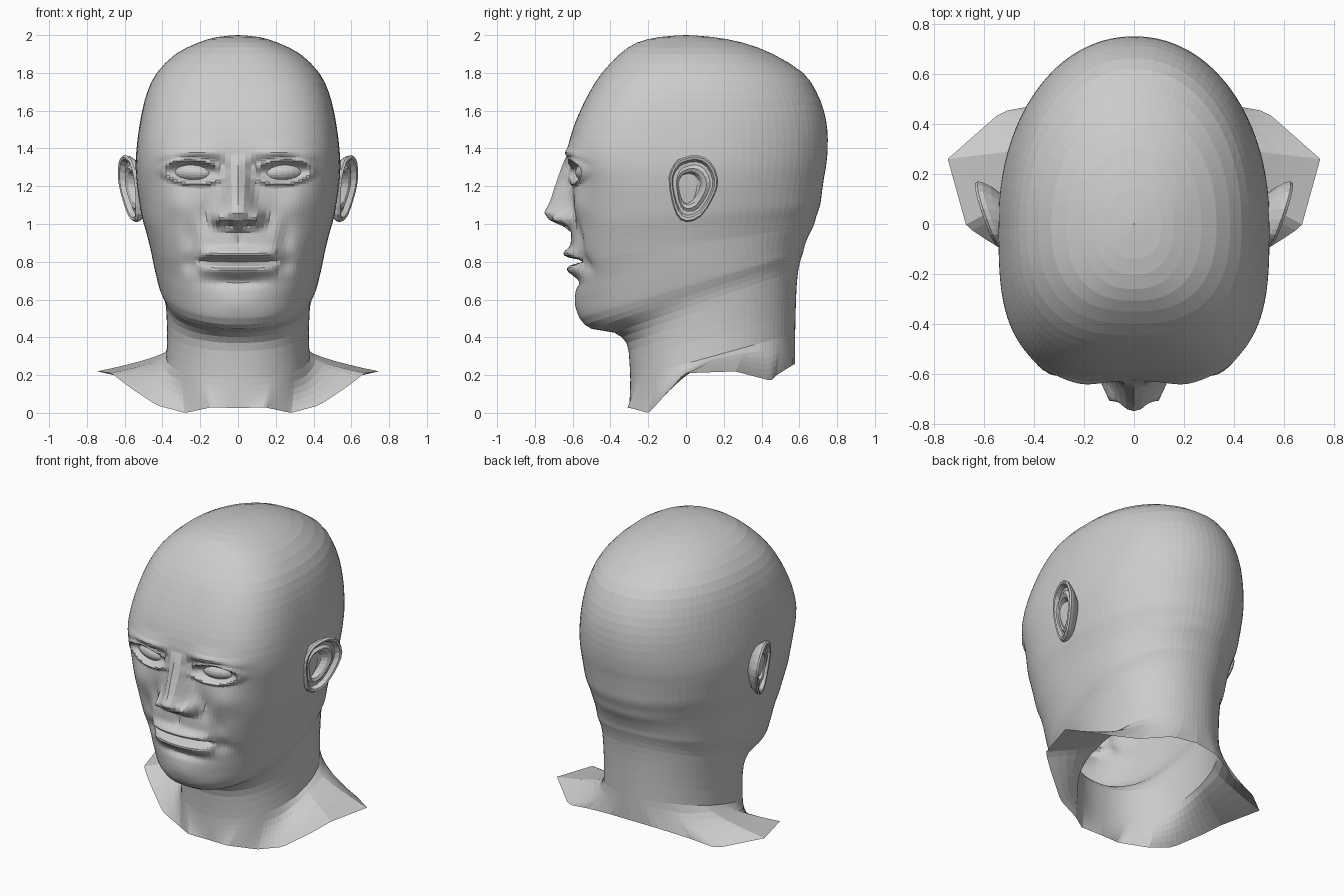
import bpy, bmesh
from math import sin, cos, pi, exp, radians, sqrt

# Profile rings, crown to neck: front z, front y, back z, back y, half width
RINGS = [
    (2.00, -.002, 2.00, .002, .002), (1.99, -.14, 1.99, .14, .11),
    (1.96, -.26, 1.96, .30, .21), (1.90, -.35, 1.90, .46, .33),
    (1.80, -.445, 1.80, .62, .43), (1.70, -.51, 1.70, .69, .48),
    (1.60, -.56, 1.60, .73, .507), (1.50, -.60, 1.50, .748, .525),
    (1.40, -.625, 1.40, .75, .537), (1.30, -.625, 1.31, .742, .542),
    (1.20, -.605, 1.24, .73, .537), (1.10, -.60, 1.17, .72, .525),
    (1.00, -.605, 1.10, .71, .51), (.90, -.61, 1.04, .69, .487),
    (.80, -.605, .99, .675, .467), (.70, -.585, .94, .65, .452),
    (.60, -.578, .89, .63, .437), (.50, -.56, .85, .62, .42),
    (.445, -.50, .82, .61, .40), (.425, -.38, .76, .595, .385),
    (.37, -.315, .66, .585, .378), (.28, -.30, .52, .58, .375),
    (.18, -.295, .42, .578, .38)]

# Cut edge of the shoulders: angle from front, x, y, z
EDGE = [
    (0, 0, -.30, .025), (25, .14, -.31, .03), (50, .28, -.20, 0),
    (65, .43, -.16, .04), (80, .58, -.07, .14), (92, .67, -.01, .21),
    (112, .745, .26, .22), (130, .53, .45, .17), (145, .36, .48, .20),
    (165, .17, .56, .25), (180, 0, .578, .26)]

# Nose ridge: z, height, half width
NOSE = [(.955, 0, .09), (.985, .04, .10), (1.02, .12, .105), (1.06, .15, .095),
        (1.12, .12, .078), (1.20, .09, .062), (1.28, .045, .055), (1.37, 0, .06)]

# Soft bumps on the face: x, z, x spread, z spread, y offset (negative = outward)
BUMPS = [
    (.10, 1.035, .030, .035, -.055), (.05, .995, .025, .014, .035),   # nostrils
    (.24, 1.28, .12, .060, .045), (.10, 1.285, .04, .05, .025),       # sockets
    (.22, 1.375, .11, .028, -.026), (.36, 1.35, .06, .035, -.015),    # brows
    (.31, 1.10, .09, .08, -.022), (.17, 1.03, .035, .07, .018),       # cheeks
    (.25, .92, .04, .09, .022), (.25, .79, .05, .05, .028),           # smile folds
    (0, .69, .13, .025, .022), (0, .58, .13, .06, -.012),             # chin
    (0, .92, .02, .04, .012)]                                         # lip groove


def catmull(a, b, c, d, t):
    return [.5 * (2 * q + (r - p) * t + (2 * p - 5 * q + 4 * r - s) * t * t
            + (3 * q - p - 3 * r + s) * t ** 3) for p, q, r, s in zip(a, b, c, d)]


def table(rows, k):
    # linear lookup in rows sorted by their first value
    if k <= rows[0][0]:
        return rows[0][1:]
    for a, b in zip(rows, rows[1:]):
        if k <= b[0]:
            f = (k - a[0]) / (b[0] - a[0])
            return [p + (q - p) * f for p, q in zip(a[1:], b[1:])]
    return rows[-1][1:]


def bell(v):
    return exp(-v * v)


def face_offset(x, z):
    d = sum(a * bell((x - cx) / sx) * bell((z - cz) / sz) for cx, cz, sx, sz, a in BUMPS)
    h, w = table(NOSE, z)
    d -= h * exp(-(x / w) ** 2.4)
    # eyelids around an almond opening
    r = sqrt(((x - .24) / .125) ** 2 + ((z - 1.275 - .06 * (x - .24)) / .052) ** 2)
    d += -.024 * bell((r - 1.2) / .22) + .035 * bell(r / .75)
    # lips
    m = sqrt(max(0, 1 - (x / .21) ** 2))
    d += m * (-.042 * bell((z - .842) / .030) + .075 * bell((z - .803) / .015)
              - .034 * bell((z - .758) / .030))
    return d


def head_point(ring, th):
    zf, yf, zb, yb, w = ring
    yc = .13 * min(1, max(0, (.8 - zf) / .4))
    if zf > 1.95:
        yc = (yf + yb) / 2
    n = 2.2 + bell((zf - 1.35) / .5) if th < pi / 2 else 2.1
    c, s = abs(cos(th)) ** (2 / n), max(0, sin(th)) ** (2 / n)
    x = w * s
    y = yc + ((yf if th < pi / 2 else yb) - yc) * c
    z = zf + (zb - zf) * (y - yf) / (yb - yf)
    if th < pi / 2 and .45 < z < 1.55:
        y += face_offset(x, z) * min(1, c * 2.5)
    return x, y, z


def make_object(name, rings, close_end=False):
    # skin closed rings of equal length
    bm = bmesh.new()
    vs = [[bm.verts.new(p) for p in ring] for ring in rings]
    n = len(vs[0])
    for a, b in zip(vs, vs[1:]):
        for i in range(n):
            j = (i + 1) % n
            bm.faces.new((a[i], b[i], b[j], a[j]))
    if close_end:
        bm.faces.new(vs[-1])
    bmesh.ops.remove_doubles(bm, verts=bm.verts, dist=.0008)
    bmesh.ops.recalc_face_normals(bm, faces=bm.faces)
    me = bpy.data.meshes.new(name)
    bm.to_mesh(me)
    bm.free()
    ob = bpy.data.objects.new(name, me)
    bpy.context.collection.objects.link(ob)
    return ob


def mirrored(half):
    return half + [(-x, y, z) for x, y, z in half[-2:0:-1]]


# Head and neck: lofted rings, denser on the face
HALF = 54
angles = [pi * (i / HALF) ** 1.35 for i in range(HALF + 1)]
loft = []
for i in range(len(RINGS) - 1):
    a, b, c, d = (RINGS[min(max(k, 0), len(RINGS) - 1)] for k in (i - 1, i, i + 1, i + 2))
    steps = 9 if .5 <= c[0] and b[0] <= 1.41 else 2
    loft += [catmull(a, b, c, d, k / steps) for k in range(steps)]
loft.append(RINGS[-1])
rings = [mirrored([head_point(r, th) for th in angles]) for r in loft]

# Shoulder flare, down to the cut edge
neck = [head_point(RINGS[-1], th) for th in angles]
rim = [table(EDGE, th * 180 / pi) for th in angles]
for k in range(1, 7):
    f = k / 6
    g = (f ** 1.25, f ** 1.25, f ** .8)
    rings.append(mirrored([tuple(p + (q - p) * e for p, q, e in zip(u, v, g))
                           for u, v in zip(neck, rim)]))
make_object("head_and_neck", rings)

# Ears: outline in y, z, then rim and bowl rings (scale, outward offset, forward shift)
EAR = [(-.02, 1.35), (.06, 1.365), (.13, 1.33), (.17, 1.24), (.15, 1.15), (.08, 1.04),
       (0, 1.01), (-.05, 1.05), (-.08, 1.15), (-.09, 1.25), (-.06, 1.32)]
BOWL = [(.60, -.10, -.02), (.86, -.045, 0), (.98, -.018, 0), (1, 0, 0), (.95, .012, 0),
        (.87, .008, 0), (.80, -.018, 0), (.70, -.018, 0), (.60, -.004, -.005),
        (.50, -.012, -.01), (.42, -.045, -.015), (.2, -.055, -.02)]
outline = []
for i in range(len(EAR)):
    quad = [EAR[(i + k) % len(EAR)] for k in (-1, 0, 1, 2)]
    outline += [catmull(*quad, t) for t in (0, .5)]
for side, name in ((1, "ear_right"), (-1, "ear_left")):
    ear = []
    for sc, off, shift in BOWL:
        ring = []
        for y, z in outline:
            y2, z2 = .03 + (y - .03) * sc + shift, 1.19 + (z - 1.19) * sc
            x = .572 + .34 * (y2 - .03) + .12 * (z2 - 1.19) + off
            ring.append((side * x, y2, z2))
        ear.append(ring)
    make_object(name, ear, close_end=True)

# Eyeballs set behind the lids
for side, name in ((1, "eye_right"), (-1, "eye_left")):
    bpy.ops.mesh.primitive_uv_sphere_add(segments=24, ring_count=14, radius=1,
                                         location=(side * .24, -.505, 1.275))
    eye = bpy.context.object
    eye.name = name
    eye.scale = (.122, .078, .056)
    eye.rotation_euler = (0, radians(-3 * side), radians(15 * side))
